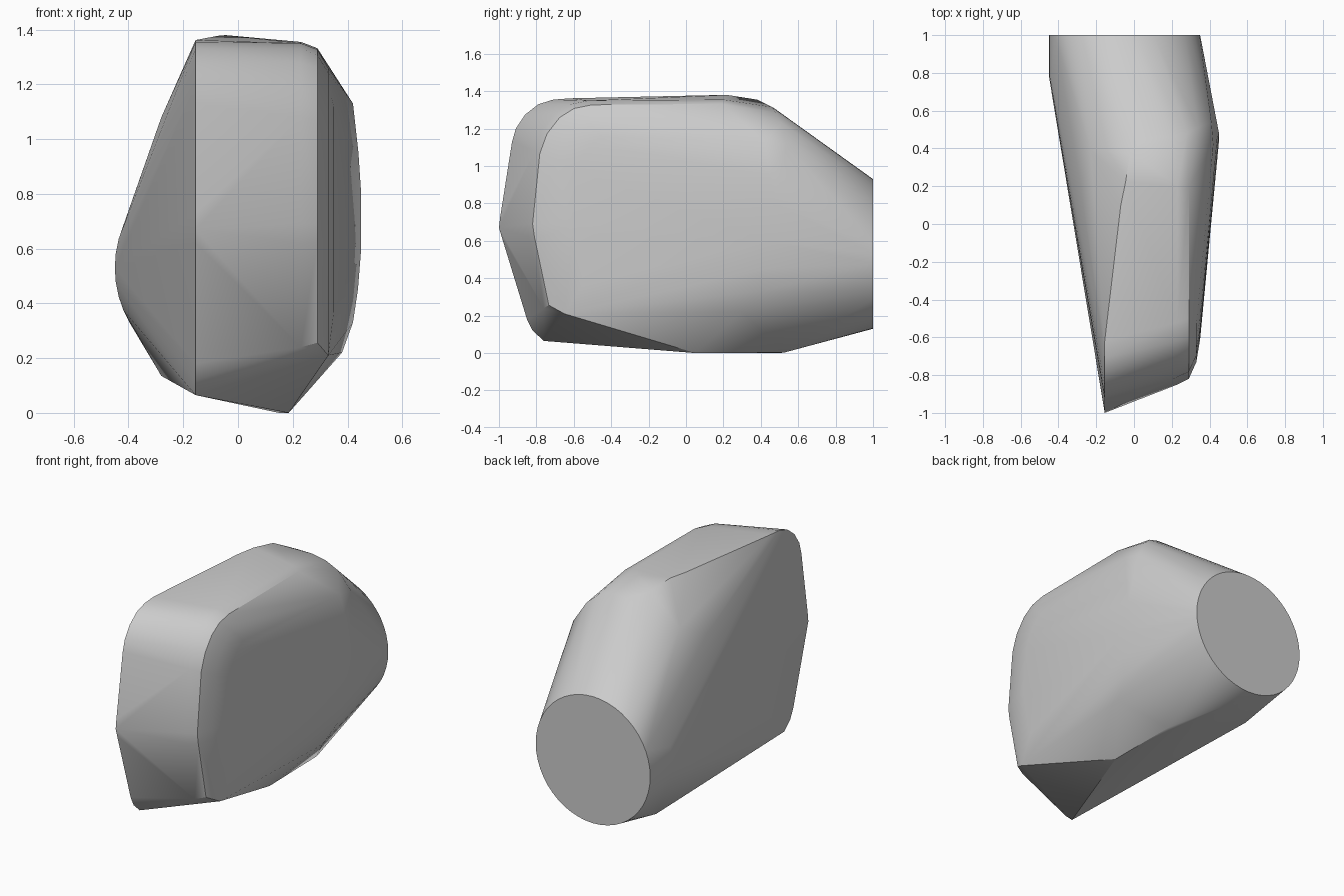
import bpy, bmesh, math

if "Cube" in bpy.data.objects:
    bpy.data.objects.remove(bpy.data.objects["Cube"], do_unlink=True)


def arc(y, start, end, steps, radius=0.4, cx=-0.05, cz=0.53):
    """Points of a round section facing along y."""
    angles = [start + (end - start) * i / steps for i in range(steps + 1)]
    return [(cx + radius * math.cos(a), y, cz + radius * math.sin(a)) for a in angles]


def section(profile, x, scale=1.0):
    """Place a (y, z) profile at x, shrunk towards the middle of the side."""
    return [(x, y * scale, 0.7 + (z - 0.7) * scale) for y, z in profile]


# round socket end and its short straight part on the right
points = arc(1.0, 0, 2 * math.pi * 47 / 48, 47)
points += arc(0.78, math.pi - 0.4, math.pi + 0.4, 6)

# sharp inner rim
rim = [(-0.76, 0.065), (-0.82, 0.12), (-0.85, 0.18), (-0.985, 0.62), (-1, 0.67),
       (-0.993, 0.73), (-0.93, 1.13), (-0.91, 1.2), (-0.86, 1.275),
       (-0.79, 1.33), (-0.71, 1.355), (-0.62, 1.362)]
points += section(rim, -0.155)

# rounded outer cheek, built from shrinking sections
cheek = [(-0.76, 0.24), (-0.84, 0.62), (-0.85, 0.69), (-0.84, 0.77), (-0.81, 1.08),
         (-0.77, 1.19), (-0.7, 1.28), (-0.62, 1.33), (-0.52, 1.35), (0.2, 1.355)]
for x, scale in ((0.23, 1), (0.29, 0.965), (0.33, 0.86), (0.35, 0.72)):
    points += section(cheek, x, scale)

# crown ridge and shoulder around the back
points += [(-0.07, 0.1, 1.378), (-0.045, 0.22, 1.38), (-0.02, 0.38, 1.355),
           (0.08, 0.47, 1.31), (0.2, 0.46, 1.315), (0.28, 0.48, 1.285),
           (0.34, 0.51, 1.23), (0.41, 0.54, 1.11)]

# widest part of the outer side
points += [(0.42, 0.42, 1.13), (0.44, 0.45, 0.95), (0.45, 0.48, 0.8), (0.45, 0.44, 0.6),
           (0.438, 0.42, 0.45), (0.42, 0.4, 0.33), (0.38, 0.3, 0.22)]

# lower edge, keel and inner corners
points += [(0.33, -0.65, 0.21), (0.185, 0.05, 0), (0.15, 0.5, 0), (0.18, 0.53, 0.004),
           (-0.28, 0.7, 0.135), (-0.28, 0.19, 1.08), (-0.23, 0.39, 1.18)]

# skin everything with one convex shell
bm = bmesh.new()
for p in points:
    bm.verts.new(p)
hull = bmesh.ops.convex_hull(bm, input=bm.verts)
loose = {v for v in hull["geom_interior"] + hull["geom_unused"]
         if isinstance(v, bmesh.types.BMVert)}
bmesh.ops.delete(bm, geom=list(loose), context="VERTS")
bmesh.ops.dissolve_limit(bm, angle_limit=math.radians(0.5), verts=bm.verts, edges=bm.edges)
bmesh.ops.recalc_face_normals(bm, faces=bm.faces)

mesh = bpy.data.meshes.new("rounded_shell")
bm.to_mesh(mesh)
bm.free()
shell = bpy.data.objects.new("rounded_shell", mesh)
bpy.context.collection.objects.link(shell)
bpy.ops.object.select_all(action="DESELECT")
shell.select_set(True)
bpy.context.view_layer.objects.active = shell
bpy.ops.object.shade_smooth_by_angle(angle=math.radians(30))
